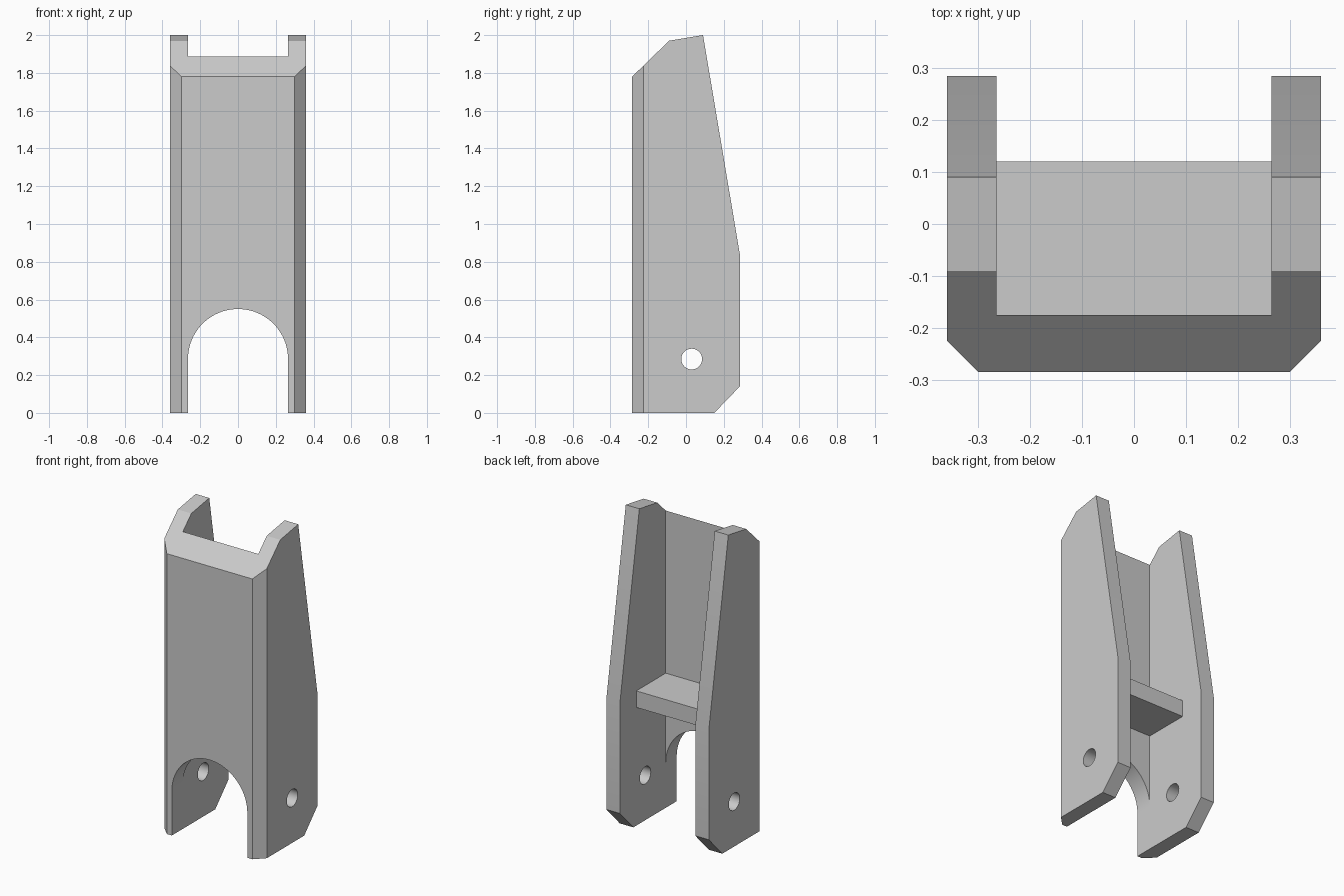
import bpy, bmesh, math
from mathutils import Vector

cube = bpy.data.objects.get("Cube")
if cube:
    bpy.data.objects.remove(cube, do_unlink=True)

HALF_W, INNER, FRONT, WALL, BEVEL = 0.36, 0.265, -0.285, -0.175, 0.06

grey = bpy.data.materials.new("plain grey")
grey.use_nodes = True
colour = (0.6, 0.6, 0.6, 1)
grey.diffuse_color = colour
grey.node_tree.nodes["Principled BSDF"].inputs["Base Color"].default_value = colour


def prism(name, points, axis, start, end):
    """Extrude a flat outline along one axis; points hold the other two coordinates in order."""
    bm = bmesh.new()
    verts = []
    for p in points:
        co = list(p)
        co.insert(axis, start)
        verts.append(bm.verts.new(co))
    face = bm.faces.new(verts)
    moved = bmesh.ops.extrude_face_region(bm, geom=[face])["geom"]
    shift = Vector((0, 0, 0))
    shift[axis] = end - start
    bmesh.ops.translate(bm, vec=shift, verts=[g for g in moved if isinstance(g, bmesh.types.BMVert)])
    bmesh.ops.recalc_face_normals(bm, faces=bm.faces)
    mesh = bpy.data.meshes.new(name)
    bm.to_mesh(mesh)
    bm.free()
    mesh.materials.append(grey)
    obj = bpy.data.objects.new(name, mesh)
    bpy.context.collection.objects.link(obj)
    return obj


def arc(cx, cy, radius, sweep, steps):
    return [(cx + radius * math.cos(sweep * i / steps), cy + radius * math.sin(sweep * i / steps))
            for i in range(steps + 1)]


def cut(target, cutter, operation):
    """Apply a boolean and discard its cutter."""
    bpy.context.view_layer.objects.active = target
    mod = target.modifiers.new("cut", "BOOLEAN")
    mod.operation, mod.object, mod.solver = operation, cutter, "EXACT"
    bpy.ops.object.modifier_apply(modifier=mod.name)
    bpy.data.objects.remove(cutter, do_unlink=True)


# U-shaped channel with chamfered front corners
right_half = [(INNER, WALL), (INNER, 0.4), (HALF_W, 0.4), (HALF_W, FRONT + BEVEL), (HALF_W - BEVEL, FRONT)]
plan = right_half + [(-x, y) for x, y in reversed(right_half)]
bracket = prism("channel_bracket", plan, 2, -0.1, 2.1)

# Trim to the side outline
side = [(-0.4, 0), (0.15, 0), (0.285, 0.14), (0.285, 0.84), (0.09, 2.0), (-0.09, 1.97), (-0.4, 1.668)]
cut(bracket, prism("side_cutter", side, 0, -0.5, 0.5), "INTERSECT")

# Arched opening in the front wall
arch = [(INNER, -0.2)] + arc(0, 0.285, INNER, math.pi, 40) + [(-INNER, -0.2)]
cut(bracket, prism("arch_cutter", arch, 1, -0.5, -0.1), "DIFFERENCE")

# Pivot hole through both side plates
hole = arc(0.03, 0.285, 0.055, math.tau, 32)[:-1]
cut(bracket, prism("hole_cutter", hole, 0, -0.5, 0.5), "DIFFERENCE")

# Cross shelf between the side plates
shelf = prism("cross_shelf", [(WALL, 0.75), (0.12, 0.75), (0.12, 0.855), (WALL, 0.855)], 0, -INNER, INNER)

# Smooth the arch and hole while keeping edges crisp
bpy.ops.object.select_all(action="DESELECT")
for obj in (bracket, shelf):
    obj.select_set(True)
bpy.context.view_layer.objects.active = bracket
bpy.ops.object.shade_smooth_by_angle(angle=math.radians(25))
